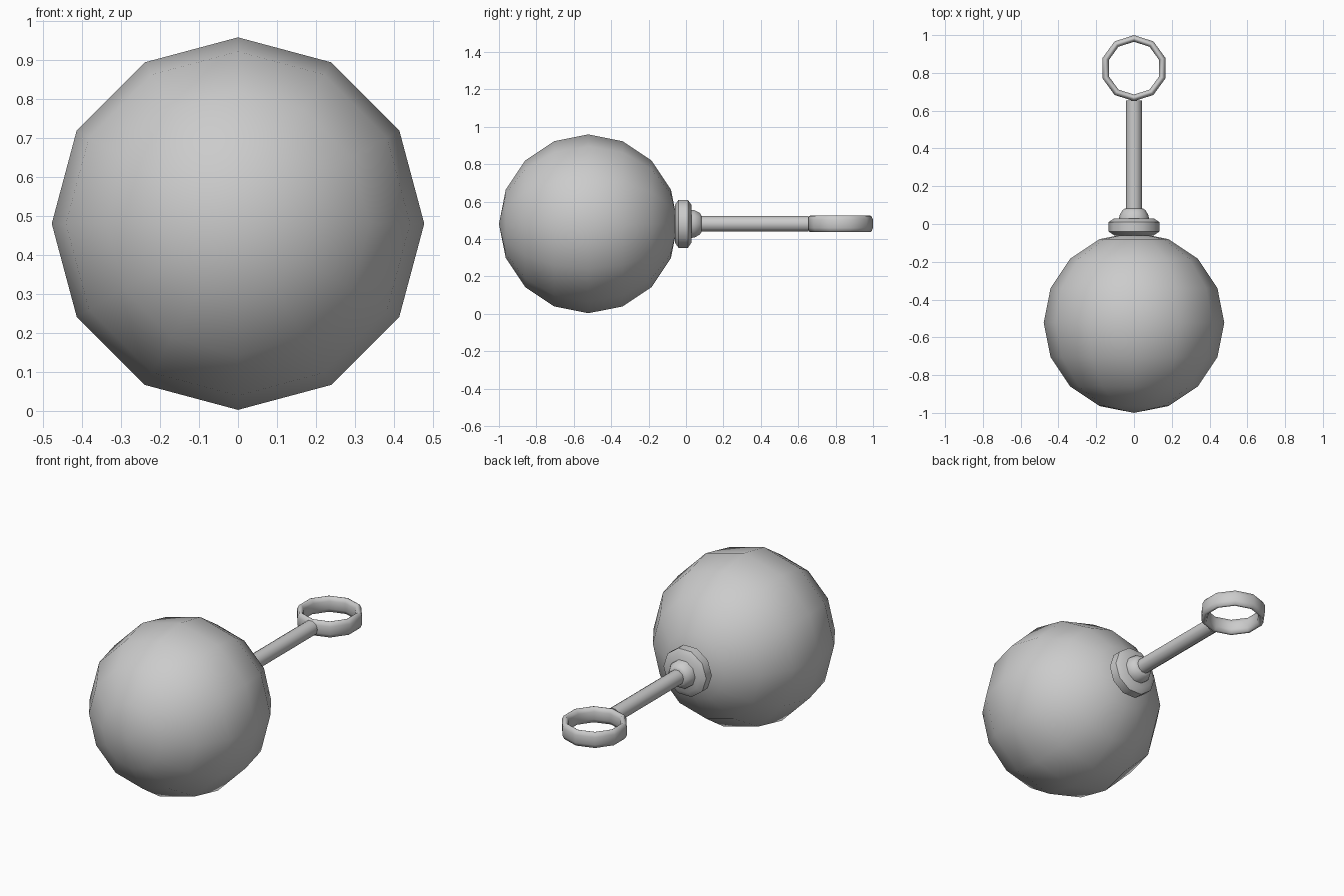
import bpy, bmesh, math
from mathutils import Matrix, Vector

old = bpy.data.objects.get("Cube")
if old:
    bpy.data.objects.remove(old, do_unlink=True)

MID = 0.481  # height of the long axis

grey = bpy.data.materials.new("plain grey")
grey.use_nodes = True
colour = (0.6, 0.6, 0.6, 1)
grey.diffuse_color = colour
grey.node_tree.nodes["Principled BSDF"].inputs["Base Color"].default_value = colour


def lathe(name, profile, sides, place, start=0.0, closed=False):
    """Spin (radius, height) points about the local z axis."""
    bm = bmesh.new()
    rings = []
    for radius, height in profile:
        turns = [start + 2 * math.pi * i / sides for i in range(sides)]
        if radius == 0:
            rings.append([bm.verts.new((0, 0, height))] * sides)
        else:
            rings.append([bm.verts.new((radius * math.cos(a), radius * math.sin(a), height))
                          for a in turns])
    pairs = list(zip(rings, rings[1:]))
    if closed:
        pairs.append((rings[-1], rings[0]))
    for low, high in pairs:
        for i in range(sides):
            j = (i + 1) % sides
            corners = list(dict.fromkeys((low[i], low[j], high[j], high[i])))
            bm.faces.new(corners)
    bmesh.ops.recalc_face_normals(bm, faces=bm.faces)
    bm.transform(place)
    mesh = bpy.data.meshes.new(name)
    bm.to_mesh(mesh)
    bm.free()
    obj = bpy.data.objects.new(name, mesh)
    bpy.context.collection.objects.link(obj)
    mesh.materials.append(grey)
    bpy.ops.object.select_all(action='DESELECT')
    obj.select_set(True)
    bpy.context.view_layer.objects.active = obj
    bpy.ops.object.shade_smooth_by_angle(angle=math.radians(50))
    return obj


# Local z becomes +y, local x stays x
along_y = Matrix.Translation((0, 0, MID)) @ Matrix.Rotation(-math.pi / 2, 4, 'X')

# Large ball with its poles on the long axis
R, RINGS = 0.478, 8
ball = [(R * math.sin(math.pi * k / RINGS) if 0 < k < RINGS else 0,
         -0.522 - R * math.cos(math.pi * k / RINGS)) for k in range(RINGS + 1)]
lathe("ball", ball, 12, along_y)

# Collar against the ball and the smaller boss behind it
lathe("collar", [(0, -0.06), (0.105, -0.06), (0.135, -0.04), (0.135, 0.01),
                 (0.105, 0.03), (0, 0.03)], 10, along_y)
lathe("boss", [(0, 0.02), (0.08, 0.02), (0.077, 0.045), (0.06, 0.075),
               (0.045, 0.083), (0, 0.083)], 10, along_y)

# Straight rod
lathe("rod", [(0, 0.05), (0.043, 0.05), (0.043, 0.655), (0, 0.655)], 10, along_y)

# Flat-lying end ring
half = [(0.140, 0.022), (0.149, 0.042), (0.157, 0.045), (0.166, 0.042), (0.175, 0.022)]
section = half + [(r, -z) for r, z in reversed(half)]
lathe("end_ring", section, 10, Matrix.Translation(Vector((0, 0.825, MID))),
      start=math.pi / 2, closed=True)
